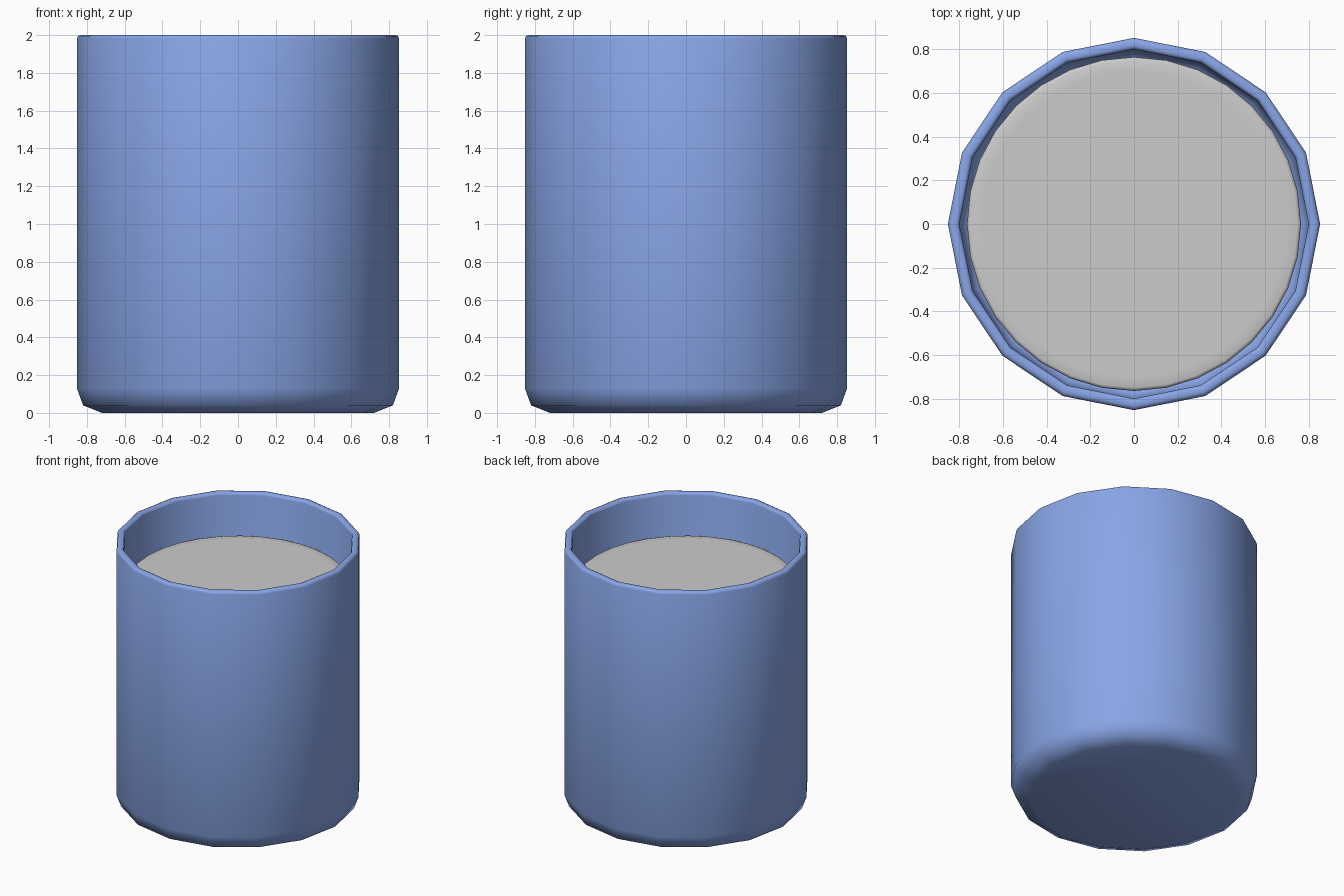
import bpy, bmesh
from math import cos, sin, tau

if "Cube" in bpy.data.objects:
    bpy.data.objects.remove(bpy.data.objects["Cube"])


def lathe(name, profile, sides, color=None):
    """Revolve an (r, z) profile about z; both profile ends are capped."""
    bm = bmesh.new()
    rings = [[bm.verts.new((r * cos(tau * i / sides), r * sin(tau * i / sides), z))
              for i in range(sides)] for r, z in profile]
    for a, b in zip(rings, rings[1:]):
        for i in range(sides):
            j = (i + 1) % sides
            bm.faces.new((a[i], a[j], b[j], b[i]))
    bm.faces.new(rings[0][::-1])
    bm.faces.new(rings[-1])
    for f in bm.faces:
        f.smooth = True
    mesh = bpy.data.meshes.new(name)
    bm.to_mesh(mesh)
    bm.free()
    obj = bpy.data.objects.new(name, mesh)
    bpy.context.collection.objects.link(obj)
    if color:
        mat = bpy.data.materials.new(name + "_blue")
        mat.diffuse_color = color
        mat.use_nodes = True
        mat.node_tree.nodes["Principled BSDF"].inputs["Base Color"].default_value = mat.diffuse_color
        mesh.materials.append(mat)
    return obj


# Cup: rounded base, straight wall, softened rim, hollow inside
lathe("cup", [(0.72, 0), (0.82, 0.04), (0.853, 0.13), (0.853, 1.98),
              (0.847, 1.995), (0.835, 2.0), (0.815, 2.0), (0.805, 1.995),
              (0.80, 1.98), (0.80, 0.145), (0.775, 0.075), (0.70, 0.05)],
      16, (0.25, 0.38, 0.8, 1))

# Drink: fills the cup to just below the rim
lathe("drink", [(0.68, 0.06), (0.74, 0.09), (0.765, 0.16), (0.765, 1.675),
                (0.760, 1.686), (0.75, 1.69), (0.70, 1.69)], 32)
